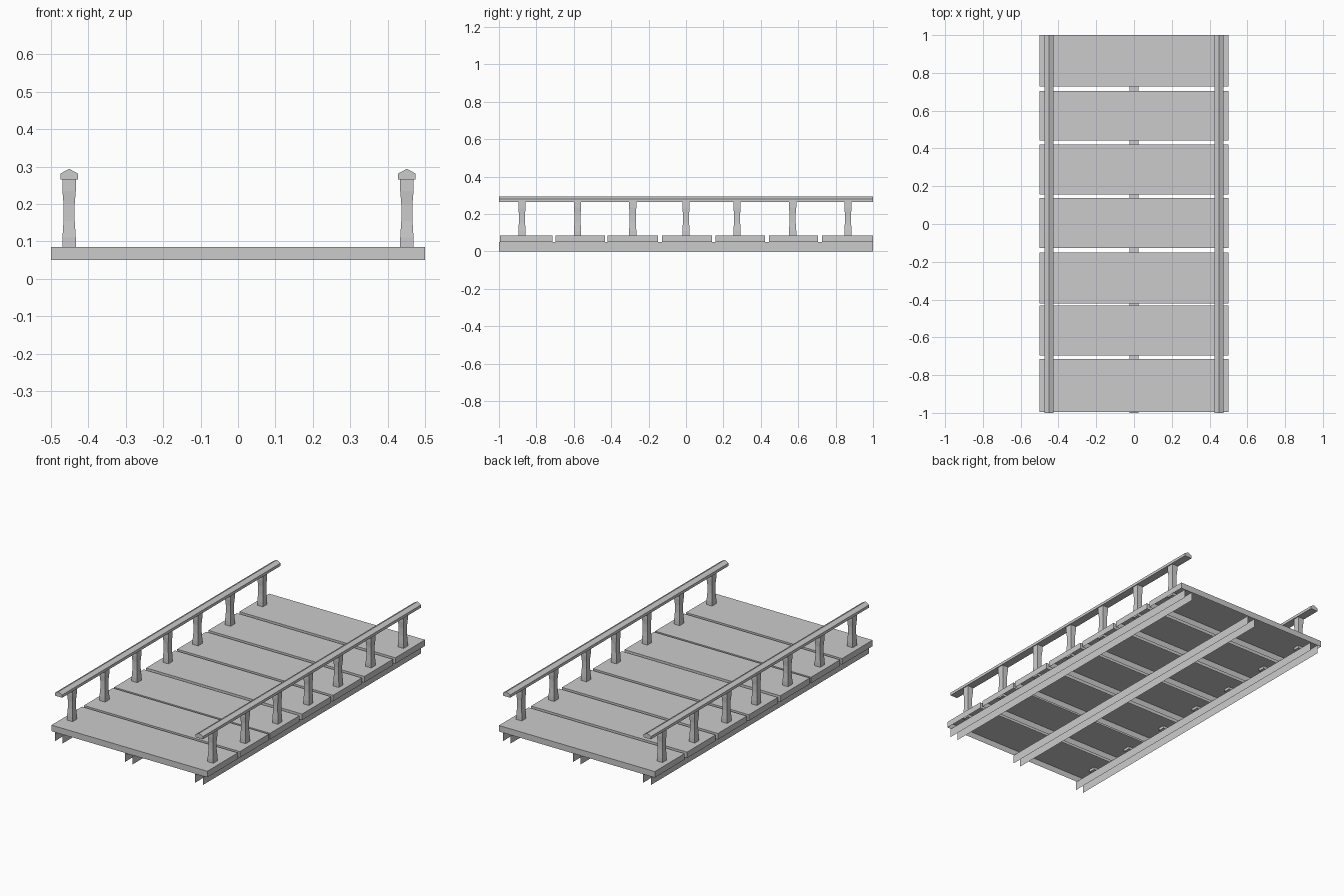
import bpy, bmesh

if "Cube" in bpy.data.objects:
    bpy.data.objects.remove(bpy.data.objects["Cube"])


def make(name, bm):
    bmesh.ops.recalc_face_normals(bm, faces=bm.faces)
    mesh = bpy.data.meshes.new(name)
    bm.to_mesh(mesh)
    bm.free()
    ob = bpy.data.objects.new(name, mesh)
    bpy.context.collection.objects.link(ob)
    return ob


def sweep_y(name, profile, y0, y1, closed):
    """Extrude an (x, z) profile along y; capped only when closed."""
    bm = bmesh.new()
    a = [bm.verts.new((x, y0, z)) for x, z in profile]
    b = [bm.verts.new((x, y1, z)) for x, z in profile]
    n = len(profile)
    for i in range(n if closed else n - 1):
        j = (i + 1) % n
        bm.faces.new((a[i], a[j], b[j], b[i]))
    if closed:
        bm.faces.new(a)
        bm.faces.new(b)
    return make(name, bm)


# Deck planks: boxes left open underneath
def plank(name, y0, y1):
    bm = bmesh.new()
    low, top = [[bm.verts.new((x, y, z)) for x, y in
                 ((-.5, y0), (.5, y0), (.5, y1), (-.5, y1))] for z in (.05, .085)]
    bm.faces.new(top)
    for i in range(4):
        j = (i + 1) % 4
        bm.faces.new((low[i], low[j], top[j], top[i]))
    ob = make(name, bm)
    # a lone open shell: make sure the top faces up
    if max(ob.data.polygons, key=lambda p: p.center.z).normal.z < 0:
        ob.data.flip_normals()


spans = [(-.995, -.715), (-.697, -.432), (-.42, -.15), (-.127, .138),
         (.157, .422), (.443, .705), (.727, 1.0)]
for i, (y0, y1) in enumerate(spans):
    plank(f"deck_plank_{i + 1}", y0, y1)

# Support beams: channels open at the bottom and ends
for label, x in (("left", -.45), ("middle", 0), ("right", .45)):
    w = .025
    sweep_y(f"support_beam_{label}",
            [(x - w, 0), (x - w, .05), (x + w, .05), (x + w, 0)], -1, 1, False)


# Waisted square posts
def post(name, x, y):
    bm = bmesh.new()
    rings = []
    for z, k in ((.07, 1), (.11, 1), (.155, .84), (.2, .84), (.235, 1), (.266, 1)):
        hx, hy = .0178 * k, .0195 * k
        rings.append([bm.verts.new((x + sx * hx, y + sy * hy, z))
                      for sx, sy in ((-1, -1), (1, -1), (1, 1), (-1, 1))])
    for a, b in zip(rings, rings[1:]):
        for i in range(4):
            j = (i + 1) % 4
            bm.faces.new((a[i], a[j], b[j], b[i]))
    bm.faces.new(rings[0])
    bm.faces.new(rings[-1])
    make(name, bm)


# Railings with a peaked top, one per side
post_y = [-.877, -.58, -.285, 0, .273, .57, .866]
for label, s in (("left", -1), ("right", 1)):
    x, w = s * .451, .0235
    sweep_y(f"hand_rail_{label}",
            [(x - w, .265), (x + w, .265), (x + w, .281), (x, .294), (x - w, .281)],
            -1, 1, True)
    for i, y in enumerate(post_y):
        post(f"rail_post_{label}_{i + 1}", x, y)
